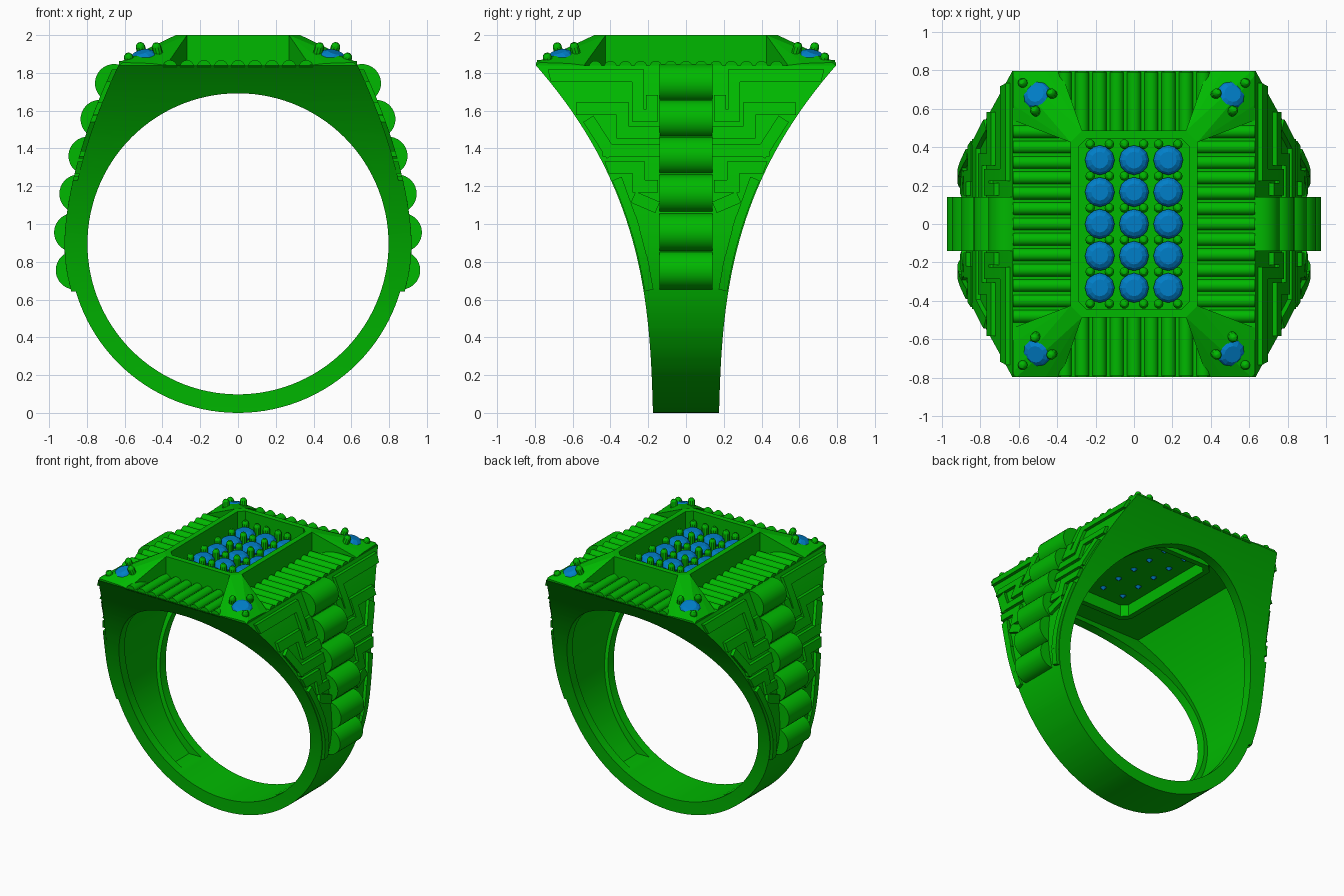
import bpy, bmesh, math
from mathutils import Matrix, Vector

if "Cube" in bpy.data.objects:
    bpy.data.objects.remove(bpy.data.objects["Cube"])


def material(name, col):
    m = bpy.data.materials.new(name)
    m.diffuse_color = col
    m.use_nodes = True
    m.node_tree.nodes["Principled BSDF"].inputs["Base Color"].default_value = m.diffuse_color
    return m


GREEN = material("green_metal", (0.0, 0.48, 0.0, 1))
BLUE = material("blue_gem", (0.0, 0.21, 0.58, 1))
DECK, CZ, R = 1.84, 0.895, 0.895


def X(z):  # half width of the band in the front view
    if z <= CZ:
        return math.sqrt(max(0, R * R - (z - CZ) ** 2))
    return R - 0.262 * ((z - CZ) / (DECK - CZ)) ** 1.7


def Y(z):  # half depth of the band in the side view
    t = max(0, z / DECK)
    return 0.175 + 0.05 * t + 0.57 * t ** 2.75


def finish(name, bm, mat=GREEN, smooth=True):
    bmesh.ops.recalc_face_normals(bm, faces=bm.faces)
    me = bpy.data.meshes.new(name)
    bm.to_mesh(me)
    bm.free()
    ob = bpy.data.objects.new(name, me)
    bpy.context.collection.objects.link(ob)
    me.materials.append(mat)
    if smooth:
        shade(ob)
    return ob


def shade(ob):
    bpy.ops.object.select_all(action='DESELECT')
    ob.select_set(True)
    bpy.context.view_layer.objects.active = ob
    bpy.ops.object.shade_smooth_by_angle(angle=math.radians(30))


def add_prism(bm, pts, axis, a, b):
    place = {'x': lambda p, t: (t, p[0], p[1]), 'y': lambda p, t: (p[0], t, p[1]),
             'z': lambda p, t: (p[0], p[1], t)}[axis]
    lo = [bm.verts.new(place(p, a)) for p in pts]
    hi = [bm.verts.new(place(p, b)) for p in pts]
    bm.faces.new(lo)
    bm.faces.new(hi[::-1])
    for i in range(len(pts)):
        j = (i + 1) % len(pts)
        bm.faces.new((lo[i], lo[j], hi[j], hi[i]))


def prism(name, pts, axis, a, b, smooth=False):
    bm = bmesh.new()
    add_prism(bm, pts, axis, a, b)
    return finish(name, bm, smooth=smooth)


def add_lathe(bm, mat, profile, n):
    rings = [[bm.verts.new(mat @ Vector((r * math.cos(2 * math.pi * k / n), r * math.sin(2 * math.pi * k / n), z)))
              for k in range(n)] if r else [bm.verts.new(mat @ Vector((0, 0, z)))] for r, z in profile]
    for r in (rings[0], rings[-1]):
        if len(r) > 1:
            bm.faces.new(r)
    for p, q in zip(rings, rings[1:]):
        for k in range(n):
            j = (k + 1) % n
            f = [p[k], p[j], q[j], q[k]] if len(p) > 1 and len(q) > 1 else \
                [p[0], q[j], q[k]] if len(q) > 1 else [p[k], p[j], q[0]]
            bm.faces.new(f)


def boolean(ob, cutter, op):
    bpy.context.view_layer.objects.active = ob
    m = ob.modifiers.new("cut", 'BOOLEAN')
    m.operation, m.object, m.solver = op, cutter, 'EXACT'
    bpy.ops.object.modifier_apply(modifier=m.name)
    bpy.data.objects.remove(cutter)


def mirrored(half):  # closes a half outline across the vertical axis
    return half + [(-u, v) for u, v in reversed(half) if u > 1e-4]


def octagon(x, y, c):
    return [(x, c - y), (x, y - c), (x - c, y), (c - x, y), (-x, y - c), (-x, c - y), (c - x, -y), (x - c, -y)]


# band: front outline crossed with the flared side outline
arc = [(R * math.cos(a), CZ + R * math.sin(a)) for a in [math.radians(-90 + 3 * i) for i in range(31)]]
rise = [(X(z), z) for z in [CZ + (DECK - CZ) * i / 20 for i in range(1, 21)]]
band = prism("band", mirrored([(0, 0)] + arc[1:] + rise), 'y', -0.9, 0.9)
side = [(Y(z), z) for z in [-0.02 + (DECK + 0.04) * i / 36 for i in range(37)]]
boolean(band, prism("side_form", mirrored(side), 'x', -1.1, 1.1), 'INTERSECT')

# hollow inside of the band and head
zs = [0.2 + 1.57 * i / 32 for i in range(33)]
hollow = prism("hollow", mirrored([(X(z) - 0.07, z) for z in zs]), 'y', -0.95, 0.95)
boolean(hollow, prism("hollow_form", mirrored([(Y(z) - 0.07, z) for z in [0.15] + zs + [1.8]]), 'x', -1.2, 1.2), 'INTERSECT')
boolean(band, hollow, 'DIFFERENCE')
hole = [(0.797 * math.cos(math.radians(3 * i)), CZ + 0.797 * math.sin(math.radians(3 * i))) for i in range(120)]
boolean(band, prism("finger_hole", hole, 'y', -1, 1), 'DIFFERENCE')
boolean(band, prism("tray_hole", octagon(0.3, 0.455, 0.05), 'z', 1.6, 2.1), 'DIFFERENCE')
shade(band)

# raised tray frame and its floor
tray = prism("tray_frame", octagon(0.33, 0.485, 0.06), 'z', 1.735, 2.0)
boolean(tray, prism("tray_opening", octagon(0.288, 0.443, 0.04), 'z', 1.6, 2.1), 'DIFFERENCE')
prism("tray_floor", octagon(0.3, 0.455, 0.04), 'z', 1.825, 1.86)

# ribs on the deck
def rib(u, r):
    return [(u + r * math.cos(math.pi * k / 8), DECK - 0.01 + r * math.sin(math.pi * k / 8)) for k in range(9)]


bm = bmesh.new()
for s in (-1, 1):
    for i in range(-6, 7):
        add_prism(bm, rib(i * 0.08, 0.034), 'x', s * 0.32, s * 0.63)
    for i in range(-4, 5):
        add_prism(bm, rib(i * 0.09, 0.038), 'y', s * 0.475, s * 0.79)
finish("deck_ribs", bm)

# corner wedges, sloping down from the tray to the deck corners
bm = bmesh.new()
for sx in (-1, 1):
    for sy in (-1, 1):
        pts = [(.27, .485, 2), (.33, .425, 2), (.27, .485, 1.82), (.33, .425, 1.82), (.38, .795, DECK),
               (.63, .54, DECK), (.46, .795, 1.85), (.63, .62, 1.85), (.61, .795, 1.855), (.63, .775, 1.855),
               (.63, .795, DECK)]
        vs = [bm.verts.new((sx * x, sy * y, z)) for x, y, z in pts]
        res = bmesh.ops.convex_hull(bm, input=vs)
        bmesh.ops.delete(bm, geom=[g for g in res["geom_interior"] if isinstance(g, bmesh.types.BMVert)], context='VERTS')
finish("corner_wedges", bm, smooth=False)

# half-round bumps stepping up each shoulder
bm = bmesh.new()
for s in (-1, 1):
    for z in (0.755, 0.955, 1.16, 1.36, 1.555, 1.745):
        dx, dz = X(z + 0.05) - X(z - 0.05), 0.1
        t = Vector((dx, dz)).normalized()
        n = Vector((t.y, -t.x))
        c = Vector((X(z) - 0.021, z))
        pts = [c + 0.102 * (t * math.cos(math.pi * k / 16) + n * math.sin(math.pi * k / 16)) for k in range(17)]
        pts += [c - 0.102 * t - 0.02 * n, c + 0.102 * t - 0.02 * n]
        add_prism(bm, [(s * p.x, p.y) for p in pts], 'y', -0.14, 0.14)
finish("shoulder_bumps", bm)

# raised key pattern on the shoulders, bars follow the curved side
KEYS = [[(.70, 1.785), (.255, 1.785), (.255, 1.575), (.18, 1.575), (.18, 1.65)],
        [(.55, 1.61), (.335, 1.61), (.335, 1.485), (.17, 1.485)],
        [(.50, 1.53), (.41, 1.39), (.17, 1.39)],
        [(.40, 1.30), (.25, 1.30), (.25, 1.20), (.18, 1.20)],
        [(.36, 1.21), (.285, 1.0), (.23, .79), (.21, .68)],
        [(.18, 1.10), (.25, 1.13)]]
bm = bmesh.new()
W, H = 0.032, 0.024
for sx in (-1, 1):
    for sy in (-1, 1):
        for key in KEYS:
            for p, q in zip(key, key[1:]):
                p, q = Vector(p), Vector(q)
                d = (q - p).normalized()
                n = Vector((-d.y, d.x)) * W
                p, q = p - d * W, q + d * W
                steps = max(1, int(abs(q.y - p.y) / 0.06))
                secs = []
                for i in range(steps + 1):
                    m = p.lerp(q, i / steps)
                    secs.append([bm.verts.new((sx * (X(e.y) + h), sy * max(0.13, min(e.x, Y(e.y) - 0.006)), e.y))
                                 for e, h in ((m + n, -.02), (m + n, H), (m - n, H), (m - n, -.02))])
                bm.faces.new(secs[0])
                bm.faces.new(secs[-1])
                for a, b in zip(secs, secs[1:]):
                    for k in range(4):
                        j = (k + 1) % 4
                        bm.faces.new((a[k], a[j], b[j], b[k]))
finish("key_pattern", bm)

# gems and prongs: three by five in the tray, one tilted on each corner
gems, prongs = bmesh.new(), bmesh.new()
GEM = [(0.0, -0.085), (0.077, -0.008), (0.077, 0.0), (0.064, 0.018), (0.044, 0.03)]
PRONG = [(0.025, -0.08), (0.025, 0), (0.021, 0.013), (0.012, 0.022), (0, 0.025)]
for ix in (-1, 0, 1):
    for iy in range(-2, 3):
        add_lathe(gems, Matrix.Translation((ix * 0.178, iy * 0.166, 1.888)), GEM, 12)
    for dx in (-0.05, 0.05):
        for k in range(6):
            add_lathe(prongs, Matrix.Translation((ix * 0.178 + dx, (k - 2.5) * 0.166, 1.92)), PRONG, 10)
for sx in (-1, 1):
    for sy in (-1, 1):
        tilt = Matrix.Rotation(math.radians(21), 4, Vector((-sy, sx, 0)))
        base = Matrix.Translation((sx * 0.505, sy * 0.67, 1.883)) @ tilt
        add_lathe(gems, base, GEM, 12)
        for x, y in ((0.07, 0.06), (-0.085, 0.0), (0.0, -0.09)):
            add_lathe(prongs, base @ Matrix.Translation((sx * x, sy * y, 0.035)), PRONG, 10)
finish("gems", gems, BLUE, smooth=False)
finish("prongs", prongs)
